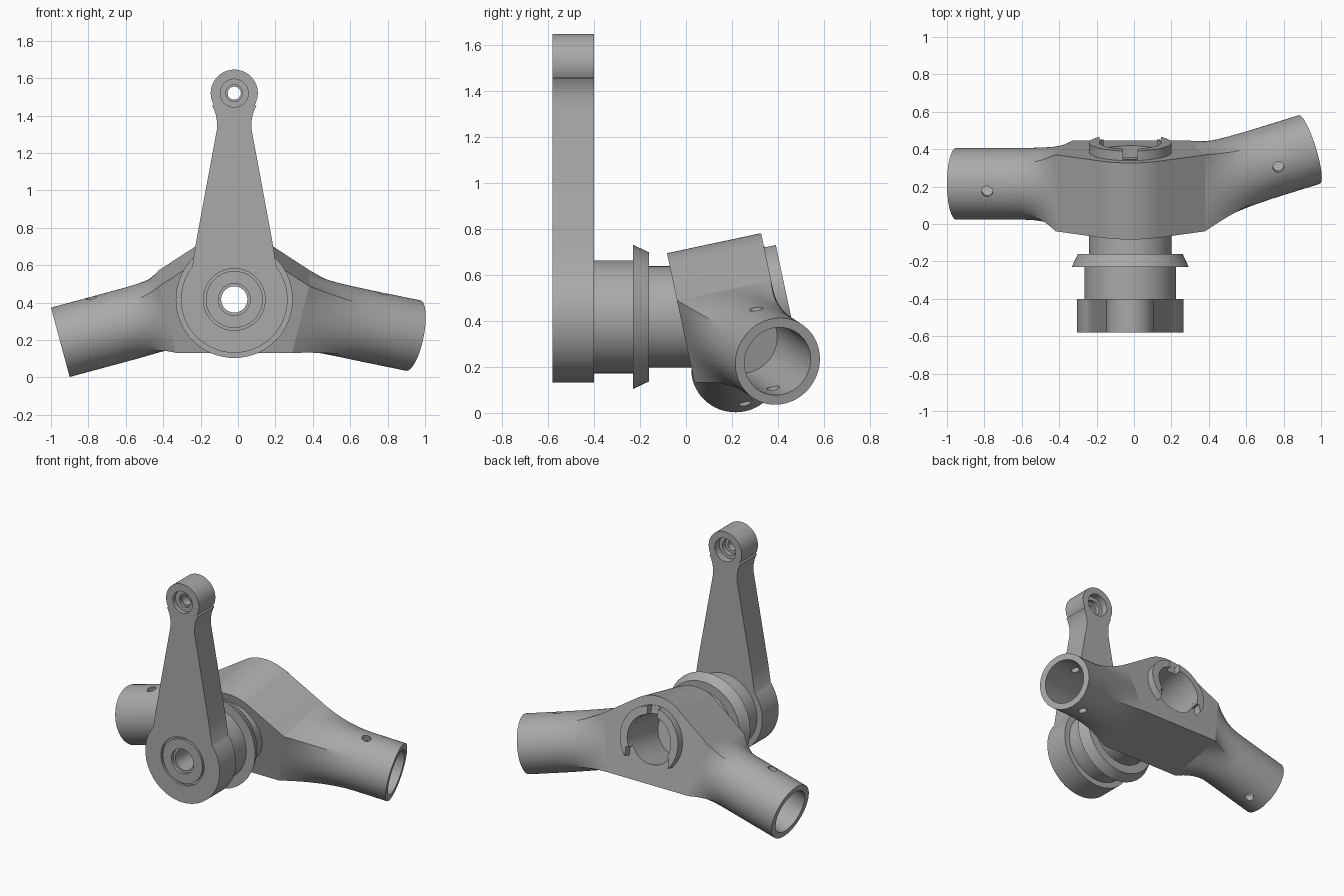
import bpy, bmesh, math
from mathutils import Vector, Matrix

if "Cube" in bpy.data.objects:
    bpy.data.objects.remove(bpy.data.objects["Cube"], do_unlink=True)

grey = bpy.data.materials.new("machined_grey")
grey.use_nodes = True
COLOR = (0.40, 0.40, 0.40, 1)
grey.diffuse_color = COLOR
grey.node_tree.nodes["Principled BSDF"].inputs["Base Color"].default_value = COLOR

CX = -0.02
HUB = Vector((CX, 0, 0.417))
HEAD = Vector((CX, 0, 1.52))
# Housing frame: local y runs along the tilted bore, local z is its up
TILT = Matrix.Translation((CX, 0, 0.425)) @ Matrix.Rotation(math.radians(12), 4, 'X')
FWD = TILT.to_3x3() @ Vector((0, 1, 0))
UP = TILT.to_3x3() @ Vector((0, 0, 1))
FRONT, REAR, BOTTOM, SHOULDER = -0.025, 0.393, -0.295, 0.07


def make(name, rings, closed=False, matrix=None):
    """Skin a list of equal rings; cap the ends or close the loop."""
    bm = bmesh.new()
    vs = [[bm.verts.new(p) for p in ring] for ring in rings]
    n = len(rings[0])
    pairs = list(zip(vs, vs[1:])) + ([(vs[-1], vs[0])] if closed else [])
    for a, b in pairs:
        for i in range(n):
            j = (i + 1) % n
            bm.faces.new((a[i], a[j], b[j], b[i]))
    if not closed:
        bm.faces.new(vs[0])
        bm.faces.new(vs[-1])
    if matrix:
        bm.transform(matrix)
    bmesh.ops.recalc_face_normals(bm, faces=bm.faces)
    me = bpy.data.meshes.new(name)
    bm.to_mesh(me)
    bm.free()
    ob = bpy.data.objects.new(name, me)
    bpy.context.collection.objects.link(ob)
    me.materials.append(grey)
    return ob


def lathe(name, profile, matrix, closed=True, n=64):
    """Turn (radius, y) points about the y axis."""
    angles = [math.tau * i / n for i in range(n)]
    rings = [[(r * math.cos(a), y, r * math.sin(a)) for a in angles] for r, y in profile]
    return make(name, rings, closed, matrix)


def rod(r, y0, y1, matrix):
    return lathe("cutter", [(r, y0), (r, y1)], matrix, False, 48)


def prism(name, outline, y0, y1, matrix=None):
    return make(name, [[(x, y, z) for x, z in outline] for y in (y0, y1)], matrix=matrix)


def box(x0, x1, z0, z1, y0, y1, matrix):
    return prism("cutter", [(x0, z0), (x1, z0), (x1, z1), (x0, z1)], y0, y1, matrix)


def finish(ob, cutters=()):
    """Cut the holes, drop the cutters and shade with sharp edges."""
    bpy.ops.object.select_all(action='DESELECT')
    bpy.context.view_layer.objects.active = ob
    ob.select_set(True)
    for c in cutters:
        c.hide_render = True
        mod = ob.modifiers.new("cut", 'BOOLEAN')
        mod.operation, mod.solver, mod.object = 'DIFFERENCE', 'EXACT', c
        bpy.ops.object.modifier_apply(modifier=mod.name)
        bpy.data.objects.remove(c, do_unlink=True)
    bpy.ops.object.shade_smooth_by_angle(angle=math.radians(30))


def arc(cx, cz, r, a0, a1, n):
    steps = [math.radians(a0 + (a1 - a0) * i / n) for i in range(n + 1)]
    return [(cx + r * math.cos(a), cz + r * math.sin(a)) for a in steps]


at_hub, at_head = Matrix.Translation(HUB), Matrix.Translation(HEAD)

# Lever arm: round hub, tapered blade, concave neck and round head
half = arc(0, HUB.z, 0.285, -90, 38, 40)
half += [(0.205, 0.72), (0.093, 1.325)]
half += arc(0.273, 1.36, 0.18, 180, 149, 8)
half += arc(0, HEAD.z, 0.126, -30, 90, 28)
outline = half + [(-x, z) for x, z in reversed(half[1:-1])]
arm = prism("lever_arm", outline, -0.58, -0.40, Matrix.Translation((CX, 0, 0)))
groove = lathe("cutter", [(0.152, -0.6), (0.165, -0.6), (0.165, -0.565), (0.152, -0.565)], at_hub)
finish(arm, [
    rod(0.07, -0.7, -0.3, at_hub), rod(0.085, -0.6, -0.56, at_hub), groove,
    rod(0.035, -0.7, -0.3, at_head), rod(0.075, -0.6, -0.55, at_head),
    rod(0.045, -0.6, -0.535, at_head), rod(0.08, -0.45, -0.3, at_head),
    rod(0.055, -0.48, -0.3, at_head)])

# Hollow stepped shaft with a tapered flange
finish(lathe("shaft_and_flange", [
    (0.07, -0.41), (0.245, -0.41), (0.245, -0.23), (0.313, -0.23),
    (0.28, -0.16), (0.22, -0.16), (0.22, 0.06), (0.07, 0.06)], at_hub))

# Tilted housing with rounded top, sloping shoulders and undercut sides
half = [(0.31, BOTTOM), (0.40, SHOULDER)] + arc(0, 0, 0.28, 57, 90, 14)
outline = half + [(-x, z) for x, z in reversed(half) if x > 0.001]
housing = prism("housing", outline, FRONT, REAR, TILT)
finish(housing, [rod(0.165, 0.1, 0.6, TILT), rod(0.07, -0.2, 0.3, at_hub)])

# Rear collar with a key slot above and a wide gap below
collar = lathe("rear_collar", [(0.165, 0.38), (0.22, 0.38), (0.22, 0.445), (0.165, 0.445)], TILT)
finish(collar, [box(-0.04, 0.04, 0.1, 0.3, 0.398, 0.5, TILT),
                box(-0.165, 0.165, -0.3, -0.08, 0.37, 0.5, TILT)])


def socket(name, side, end, direction, blend_x):
    """Loft from the housing side into a hollow round tube."""
    end, d = Vector(end), Vector(direction).normalized()
    e1 = (FWD - d * d.dot(FWD)).normalized()
    e2 = side * d.cross(e1)
    r, n, steps = 0.192, 64, 14
    base = end - d * ((abs(end.x) - 0.37) / abs(d.x))
    length = (blend_x - 0.37) / abs(d.x)
    rings = []
    for k in range(steps + 1):
        t = k / steps
        ring = []
        for i in range(n):
            a = math.tau * i / n
            c, s = math.cos(a), math.sin(a)
            m = max(abs(c), abs(s))
            v = (s / m + 1) / 2
            corner = TILT @ Vector((side * (0.31 + 0.09 * v),
                                    (FRONT + REAR) / 2 + (REAR - FRONT) / 2 * c / m,
                                    BOTTOM + (SHOULDER - BOTTOM) * v))
            around = r * (c * e1 + s * e2)
            ring.append(base + around + d * length * t + (corner - base - around) * (1 - t) ** 2)
        rings.append(ring)
    rings.append([p + (end - base) - d * length for p in rings[-1]])
    tube = make(name, rings)
    # Axial bore and a cross-drilled pin hole
    along = Matrix.Translation(end) @ d.to_track_quat('Y', 'Z').to_matrix().to_4x4()
    pin_at = end - d * (0.165 / abs(d.x))
    across = Matrix.Translation(pin_at) @ UP.to_track_quat('Y', 'Z').to_matrix().to_4x4()
    finish(tube, [rod(0.15, -0.5, 0.1, along), rod(0.029, -0.4, 0.4, across)])


socket("left_tube", 1, (0.937, 0.398, 0.224), (1, 0.31, -0.205), 0.74)
socket("right_tube", -1, (-0.95, 0.215, 0.188), (-1, 0, -0.27), 0.60)
